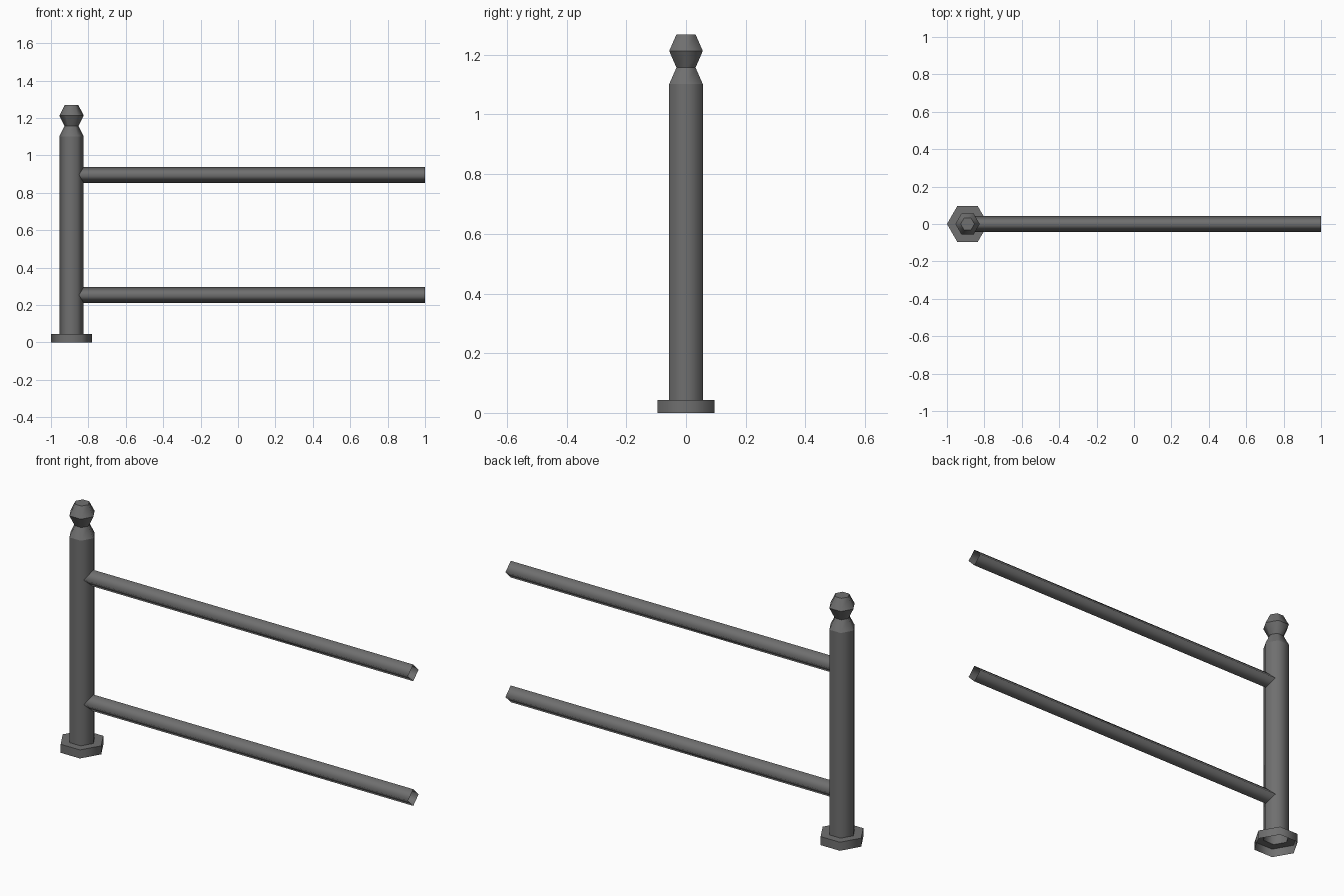
import bpy
import math

if "Cube" in bpy.data.objects:
    bpy.data.objects.remove(bpy.data.objects["Cube"])

# Dark iron
iron = bpy.data.materials.new("dark_iron")
iron.diffuse_color = (0.16, 0.16, 0.16, 1)
iron.use_nodes = True
iron.node_tree.nodes["Principled BSDF"].inputs["Base Color"].default_value = iron.diffuse_color


def shell(name, rings, sides, place, cap_end=False):
    """Skin a tube through (radius, distance) rings; flat ring edges, smooth sides."""
    verts, faces = [], []
    for radius, dist in rings:
        for i in range(sides):
            a = 2 * math.pi * i / sides
            verts.append(place(radius * math.cos(a), radius * math.sin(a), dist))
    for r in range(len(rings) - 1):
        for i in range(sides):
            j = (i + 1) % sides
            faces.append((r * sides + i, r * sides + j,
                          (r + 1) * sides + j, (r + 1) * sides + i))
    side_count = len(faces)
    if cap_end:
        faces.append([(len(rings) - 1) * sides + i for i in range(sides)])
    mesh = bpy.data.meshes.new(name)
    mesh.from_pydata(verts, [], faces)
    mesh.materials.append(iron)
    for p in mesh.polygons:
        p.use_smooth = p.index < side_count
    # ring edges stay crisp
    for e in mesh.edges:
        a, b = e.vertices
        e.use_edge_sharp = a // sides == b // sides
    mesh.update()
    obj = bpy.data.objects.new(name, mesh)
    bpy.context.collection.objects.link(obj)
    return obj


POST_X = -0.89

# Hexagonal post with foot flange, pinched neck and finial (open underneath)
post_profile = [(0.11, 0), (0.11, 0.044), (0.065, 0.044), (0.065, 1.102),
                (0.037, 1.157), (0.065, 1.213), (0.037, 1.268)]
shell("fence_post", post_profile, 6,
      lambda u, v, d: (POST_X + u, v, d), cap_end=True)

# Square rails set on edge, open at the far end to meet the next section
for name, z in (("lower_rail", 0.253), ("upper_rail", 0.896)):
    shell(name, [(0.043, -0.86), (0.043, 1.0)], 4,
          lambda u, v, d, z=z: (d, u, z + v))
